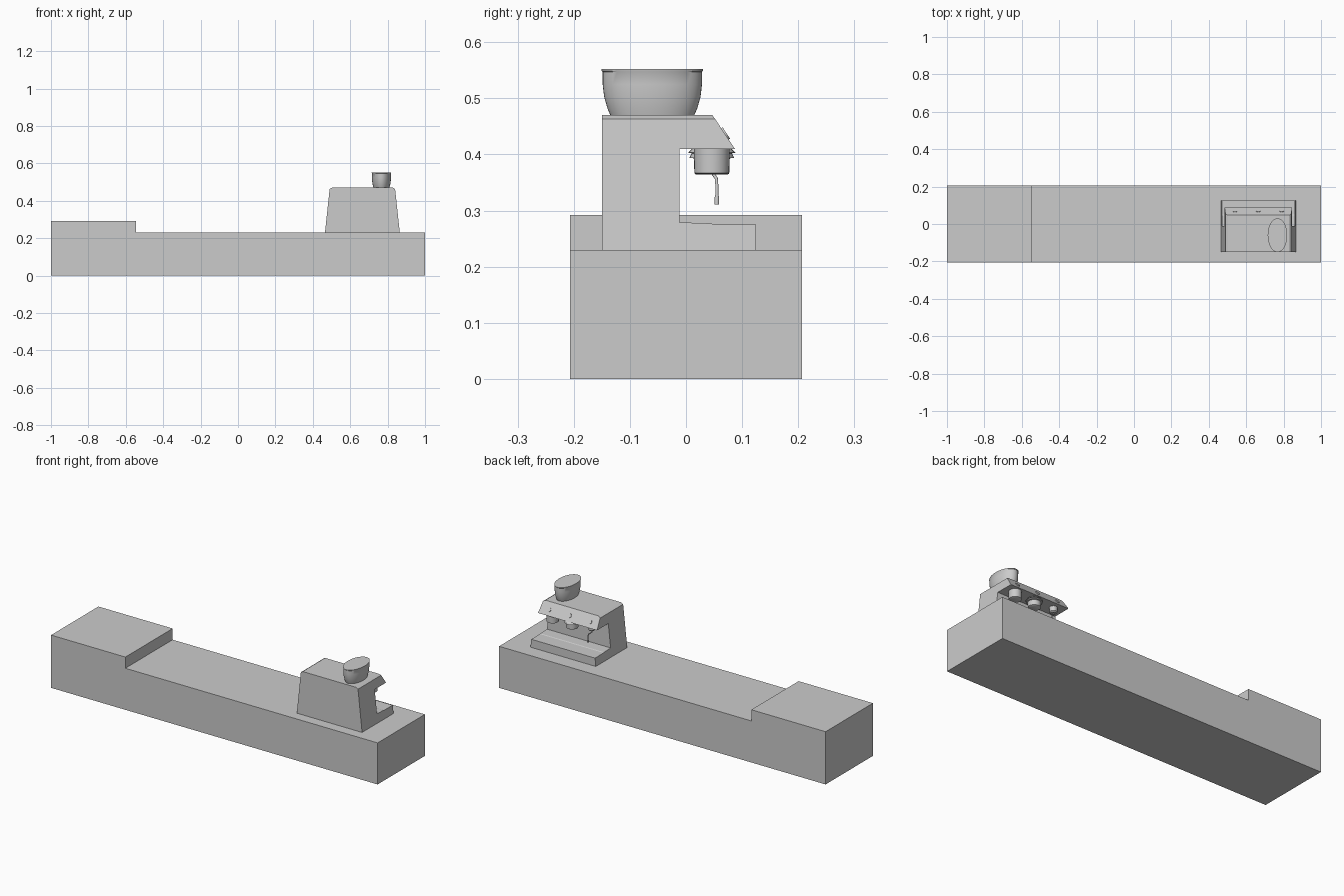
import bpy, bmesh, math
from mathutils import Vector

if "Cube" in bpy.data.objects:
    bpy.data.objects.remove(bpy.data.objects["Cube"])

CX = 0.665  # centre line of the coffee machine


def add_mesh(name, verts, faces, smooth=False):
    me = bpy.data.meshes.new(name)
    me.from_pydata(verts, [], faces)
    bm = bmesh.new()
    bm.from_mesh(me)
    bmesh.ops.recalc_face_normals(bm, faces=bm.faces)
    bm.to_mesh(me)
    bm.free()
    ob = bpy.data.objects.new(name, me)
    bpy.context.collection.objects.link(ob)
    if smooth:
        bpy.ops.object.select_all(action='DESELECT')
        bpy.context.view_layer.objects.active = ob
        ob.select_set(True)
        bpy.ops.object.shade_smooth_by_angle(angle=math.radians(35))
    return ob


def bridge(name, a, b):
    """Close two matching outlines into a solid."""
    n = len(a)
    faces = [tuple(range(n)), tuple(range(n, 2 * n))]
    faces += [(i, (i + 1) % n, n + (i + 1) % n, n + i) for i in range(n)]
    return add_mesh(name, a + b, faces)


def turned(name, profile, centre, sx=1.0, n=32):
    """Revolve (radius, z) points about z; sx squeezes the x radius."""
    verts, faces = [], []
    for r, z in profile:
        for i in range(n):
            t = 2 * math.pi * i / n
            verts.append((centre[0] + sx * r * math.cos(t), centre[1] + r * math.sin(t), z))
    for k in range(len(profile) - 1):
        for i in range(n):
            j = (i + 1) % n
            faces.append((k * n + i, k * n + j, (k + 1) * n + j, (k + 1) * n + i))
    faces += [tuple(range(n)), tuple(range(len(verts) - n, len(verts)))]
    return add_mesh(name, verts, faces, smooth=True)


# Counter with its raised end
counter = [(-1, 0), (1, 0), (1, 0.23), (-0.545, 0.23), (-0.545, 0.292), (-1, 0.292)]
bridge("counter", [(x, -0.207, z) for x, z in counter], [(x, 0.207, z) for x, z in counter])


# Machine body: C-shaped side profile, tapering in width towards the top
def half_width(z):
    return 0.2 - 0.025 * (z - 0.23) / 0.233


body = [(-0.15, 0.23), (0.125, 0.23), (0.125, 0.275), (0.05, 0.275), (0.045, 0.277),
        (-0.012, 0.279), (-0.012, 0.41), (0.087, 0.41), (0.052, 0.463), (-0.15, 0.463)]
bridge("machine_body", *[[(CX + s * half_width(z), y, z) for y, z in body] for s in (-1, 1)])

# Bevelled lid
lid = [[(CX - w, -0.15, z), (CX + w, -0.15, z), (CX + w, y, z), (CX - w, y, z)]
       for w, y, z in ((0.175, 0.052, 0.463), (0.163, 0.047, 0.47))]
bridge("machine_lid", *lid)

# Oval bean hopper
turned("bean_hopper", [(0.074, 0.468), (0.08, 0.482), (0.086, 0.503), (0.0885, 0.525),
                       (0.0885, 0.547), (0.0905, 0.549), (0.0905, 0.552)],
       (0.767, -0.06), sx=0.575, n=48)

# Brew head with flared collars, grinder outlet and steam mount
turned("brew_head", [(0.034, 0.411), (0.042, 0.403), (0.036, 0.402), (0.04, 0.394),
                     (0.032, 0.393), (0.031, 0.366), (0.028, 0.364)], (CX, 0.046))
turned("grinder_outlet", [(0.032, 0.411), (0.031, 0.367), (0.027, 0.365)], (CX + 0.12, 0.046))
turned("steam_mount", [(0.02, 0.411), (0.019, 0.385), (0.014, 0.38)], (CX - 0.12, 0.046))

# Steam wand and its nozzle
cu = bpy.data.curves.new("steam_wand", 'CURVE')
cu.dimensions = '3D'
cu.bevel_depth = 0.0028
cu.bevel_resolution = 3
cu.use_fill_caps = True
path = [(0.545, 0.046, 0.385), (0.545, 0.046, 0.369), (0.551, 0.05, 0.363),
        (0.559, 0.054, 0.357), (0.562, 0.055, 0.345), (0.562, 0.055, 0.315)]
sp = cu.splines.new('POLY')
sp.points.add(len(path) - 1)
for p, co in zip(sp.points, path):
    p.co = (*co, 1)
wand = bpy.data.objects.new("steam_wand", cu)
bpy.context.collection.objects.link(wand)
bpy.ops.object.select_all(action='DESELECT')
bpy.context.view_layer.objects.active = wand
wand.select_set(True)
bpy.ops.object.convert(target='MESH')
turned("steam_nozzle", [(0.003, 0.328), (0.0042, 0.322), (0.0042, 0.311)], (0.562, 0.055), n=16)

# Shallow dials on the sloped front
normal = Vector((0, 0.053, 0.035)).normalized()
for i, dx in enumerate((-0.125, 0, 0.125)):
    bpy.ops.mesh.primitive_cylinder_add(
        vertices=24, radius=0.012, depth=0.006,
        location=Vector((CX + dx, 0.0695, 0.4365)),
        rotation=normal.to_track_quat('Z', 'Y').to_euler())
    bpy.context.object.name = f"dial_{i + 1}"
